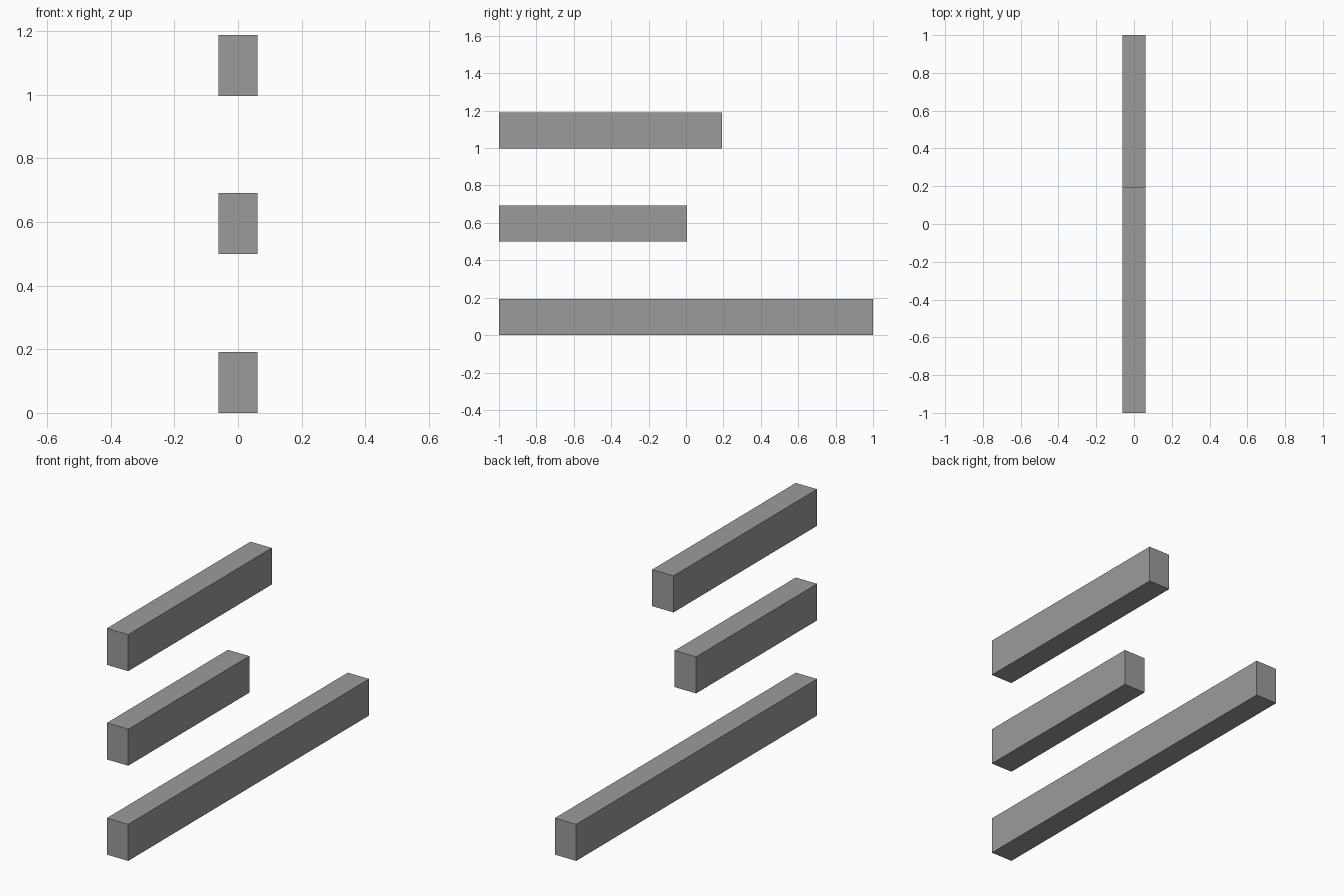
import bpy

# Remove the default cube only
cube = bpy.data.objects.get("Cube")
if cube:
    bpy.data.objects.remove(cube, do_unlink=True)

# Single grey material
grey = bpy.data.materials.new("grey")
grey.use_nodes = True
colour = (0.33, 0.33, 0.33, 1.0)
grey.diffuse_color = colour
grey.node_tree.nodes["Principled BSDF"].inputs["Base Color"].default_value = colour

WIDTH, HEIGHT, FRONT = 0.124, 0.192, -1.0


def bar(name, bottom, back):
    """Rectangular bar running from the shared front plane to its back end."""
    centre = (0, (FRONT + back) / 2, bottom + HEIGHT / 2)
    bpy.ops.mesh.primitive_cube_add(size=1, location=centre)
    obj = bpy.context.object
    obj.name = name
    obj.scale = (WIDTH, back - FRONT, HEIGHT)
    bpy.ops.object.transform_apply(location=False, rotation=False, scale=True)
    obj.data.materials.append(grey)


# Three stacked bars with flush front ends
bar("lower_bar", 0.0, 1.0)
bar("middle_bar", 0.5, 0.005)
bar("upper_bar", 0.997, 0.192)
